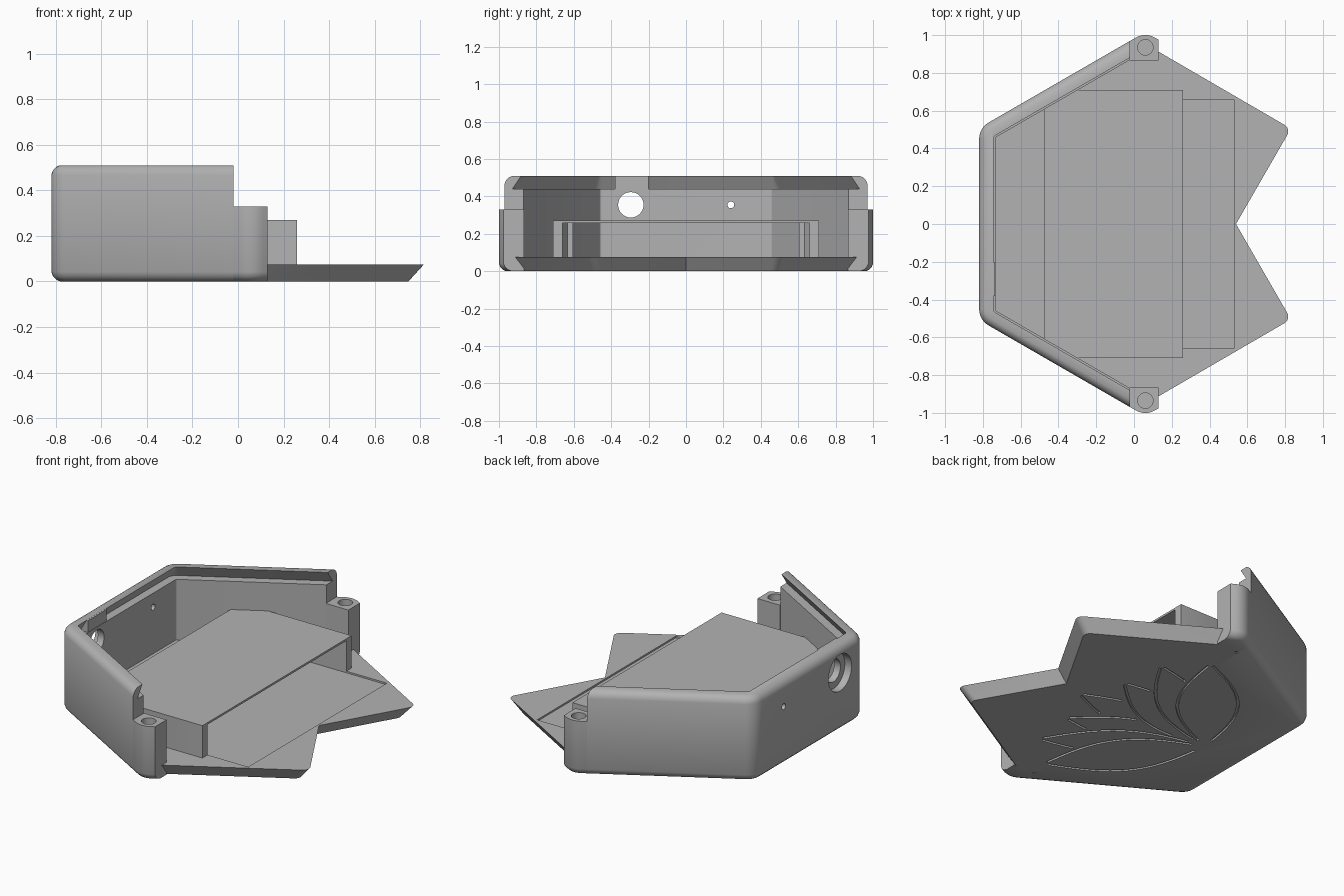
import bpy, bmesh, math
from mathutils import Vector, Matrix

if "Cube" in bpy.data.objects:
    bpy.data.objects.remove(bpy.data.objects["Cube"], do_unlink=True)

grey = bpy.data.materials.new("plain_grey")
grey.use_nodes = True
grey.diffuse_color = (0.45, 0.45, 0.45, 1)
grey.node_tree.nodes["Principled BSDF"].inputs["Base Color"].default_value = (0.45, 0.45, 0.45, 1)

CX, APOTHEM, CUT_X, FLOOR = 0.06, 0.88, -0.02, 0.075


def add(name, bm):
    bmesh.ops.recalc_face_normals(bm, faces=bm.faces)
    mesh = bpy.data.meshes.new(name)
    bm.to_mesh(mesh)
    bm.free()
    mesh.materials.append(grey)
    obj = bpy.data.objects.new(name, mesh)
    bpy.context.scene.collection.objects.link(obj)
    return obj


def box(name, x, y, z):
    bm = bmesh.new()
    bmesh.ops.create_cube(bm, size=1)
    for v in bm.verts:
        v.co = [(a + b) / 2 + c * (b - a) for (a, b), c in zip((x, y, z), v.co)]
    return add(name, bm)


def cylinder(name, centre, radius, depth, along_x=False):
    bm = bmesh.new()
    turn = Matrix.Rotation(math.pi / 2, 4, "Y") if along_x else Matrix()
    bmesh.ops.create_cone(bm, cap_ends=True, segments=32, radius1=radius, radius2=radius,
                          depth=depth, matrix=Matrix.Translation(centre) @ turn)
    return add(name, bm)


def outline(corners, inset, radii, seg=6):
    """Inset a counter-clockwise polygon and round its corners."""
    pts = [Vector(c) for c in corners]
    out = []
    for i, p in enumerate(pts):
        e1, e2 = (p - pts[i - 1]).normalized(), (pts[(i + 1) % len(pts)] - p).normalized()
        n1, n2 = Vector((e1.y, -e1.x)), Vector((e2.y, -e2.x))
        r = radii[i]
        c = p - (n1 + n2) * (inset + r) / (1 + n1.dot(n2))
        if r == 0:
            out.append(c)
            continue
        a = math.atan2(n1.y, n1.x)
        turn = math.atan2(e1.x * e2.y - e1.y * e2.x, e1.dot(e2))
        for k in range(seg + 1):
            t = a + turn * k / seg
            out.append(c + r * Vector((math.cos(t), math.sin(t))))
    return out


def loft(name, rings):
    bm = bmesh.new()
    loops = [[bm.verts.new((p.x, p.y, z)) for p in pts] for z, pts in rings]
    n = len(loops[0])
    for lo, hi in zip(loops, loops[1:]):
        for i in range(n):
            j = (i + 1) % n
            bm.faces.new((lo[i], lo[j], hi[j], hi[i]))
    bm.faces.new(loops[0][::-1])
    bm.faces.new(loops[-1])
    return add(name, bm)


def hexagon(name, levels):
    """Stack rounded hexagons given as (height, inset)."""
    big = APOTHEM / math.cos(math.pi / 6)
    corners = [(CX + big * math.cos(a), big * math.sin(a))
               for a in (math.pi / 6 + k * math.pi / 3 for k in range(6))]
    return loft(name, [(z, outline(corners, d, [max(0.1 - d, 0.012)] * 6)) for z, d in levels])


def boolean(obj, cutter, op="DIFFERENCE", keep=False):
    mod = obj.modifiers.new("cut", "BOOLEAN")
    mod.operation, mod.object, mod.solver = op, cutter, "EXACT"
    bpy.context.view_layer.update()
    graph = bpy.context.evaluated_depsgraph_get()
    mesh = bpy.data.meshes.new_from_object(obj.evaluated_get(graph))
    obj.modifiers.clear()
    obj.data = mesh
    if not keep:
        bpy.data.objects.remove(cutter, do_unlink=True)


FILLET = [(0, 0.04), (0.008, 0.022), (0.022, 0.008), (0.042, 0)]
TOP = [(0.468, 0), (0.488, 0.007), (0.502, 0.02), (0.51, 0.036)]

# Half shell with a dovetail groove under the rim
shell = hexagon("shell", FILLET + TOP)
boolean(shell, hexagon("cavity", [(FLOOR, 0.087), (0.44, 0.087), (0.44, 0.036), (0.512, 0.078)]))
boolean(shell, box("open_side", (CUT_X, 2), (-2, 2), (-1, 1)))
boolean(shell, box("rim_filler", (-0.784, -0.735), (-0.38, -0.2), (0.41, 0.509)), "UNION")

# Socket hole with counterbore, and small pin hole
for y, r, x, depth in ((-0.295, 0.11, -0.82, 0.09), (-0.295, 0.068, -0.8, 0.4), (0.24, 0.018, -0.8, 0.4)):
    boolean(shell, cylinder("hole", (x, y, 0.355), r, depth, True))

# Notched floor plate with undercut edges
tip, peak = (0.831, 0.505), (CX, 0.953)
corners = [(0.54, 0), tip, peak, (-0.2, 0.8), (-0.2, -0.8), (CX, -0.953), (tip[0], -tip[1])]
radii = [0, 0.04, 0.04, 0, 0, 0.04, 0.04]
plate = loft("floor_plate", [(0, outline(corners, 0.05, radii)), (FLOOR, outline(corners, 0, radii))])
boolean(plate, box("plate_trim", (-2, CUT_X), (-2, 2), (-1, 1)))

# Shallow slot in the floor
for part in (shell, plate):
    boolean(part, box("slot", (-0.37, 0.53), (-0.66, 0.66), (0.065, 0.09)))

# Screw posts at the two side corners
for side, label in ((1, "back"), (-1, "front")):
    post = hexagon(label + "_screw_post", FILLET + TOP)
    ys = sorted((side * 0.865, side * 1.2))
    boolean(post, box("post_limit", (CUT_X, 0.13), ys, (-1, 0.33)), "INTERSECT")
    boolean(post, cylinder("screw_hole", (CX, side * 0.935, 0.33), 0.041, 0.3))

# Thin tunnel-like cover across the floor
cover = hexagon("inner_cover", [(0.06, 0.082), (0.27, 0.082)])
boolean(cover, box("cover_limit", (-0.475, 0.26), (-0.71, 0.71), (-1, 1)), "INTERSECT")
boolean(cover, box("cover_room", (-0.43, 1), (-0.66, 0.66), (-1, 0.258)))
boolean(cover, box("cover_back", (-1, 0), (-0.605, 0.605), (-1, 0.258)))

# Flower of petal-shaped grooves under the floor, outer petals in front
BASE = Vector((-0.535, -0.04))
STEPS, HALF = 28, 0.007


def petal(dx, dy, width):
    axis = Vector((dx, dy))
    return axis.length, axis.normalized(), width


def inside(p, shape):
    length, axis, width = shape
    q = p - BASE
    t = q.dot(axis) / length
    side = abs(q.dot(Vector((-axis.y, axis.x))))
    return 0 < t < 1 and side < width * math.sin(math.pi * t) + 0.02


def groove(bm, run):
    rows = []
    for i, p in enumerate(run):
        d = (run[min(i + 1, len(run) - 1)] - run[max(i - 1, 0)]).normalized()
        n = Vector((-d.y, d.x)) * HALF
        rows.append([bm.verts.new((q.x, q.y, z))
                     for q, z in ((p - n, -0.02), (p + n, -0.02), (p + n, 0.012), (p - n, 0.012))])
    for a, b in zip(rows, rows[1:]):
        for k in range(4):
            j = (k + 1) % 4
            bm.faces.new((a[k], a[j], b[j], b[k]))
    bm.faces.new(rows[0][::-1])
    bm.faces.new(rows[-1])


bm = bmesh.new()
front = []
for dx, dy, width in ((0.55, 0.71, 0.165), (0.745, 0.52, 0.13), (0.78, 0.25, 0.13), (0.89, 0, 0.13)):
    group = [petal(dx, s * dy, width) for s in ((1, -1) if dy else (1,))]
    for length, axis, w in group:
        across = Vector((-axis.y, axis.x))
        for s in (1, -1):
            run = []
            for k in range(STEPS + 1):
                t = 0.07 + 0.905 * k / STEPS
                p = BASE + axis * length * t + across * s * w * math.sin(math.pi * t)
                hidden = any(inside(p, f) for f in front)
                if not hidden:
                    run.append(p)
                if (hidden or k == STEPS) and run:
                    if len(run) > 2:
                        groove(bm, run)
                    run = []
        front.append((length, axis, w))
cutter = add("petal_grooves", bm)
boolean(shell, cutter, keep=True)
boolean(plate, cutter)

# Smooth rounded edges, keep the sharp ones
for obj in bpy.context.scene.objects:
    obj.select_set(obj.type == "MESH")
bpy.context.view_layer.objects.active = shell
bpy.ops.object.shade_smooth_by_angle(angle=math.radians(32))
